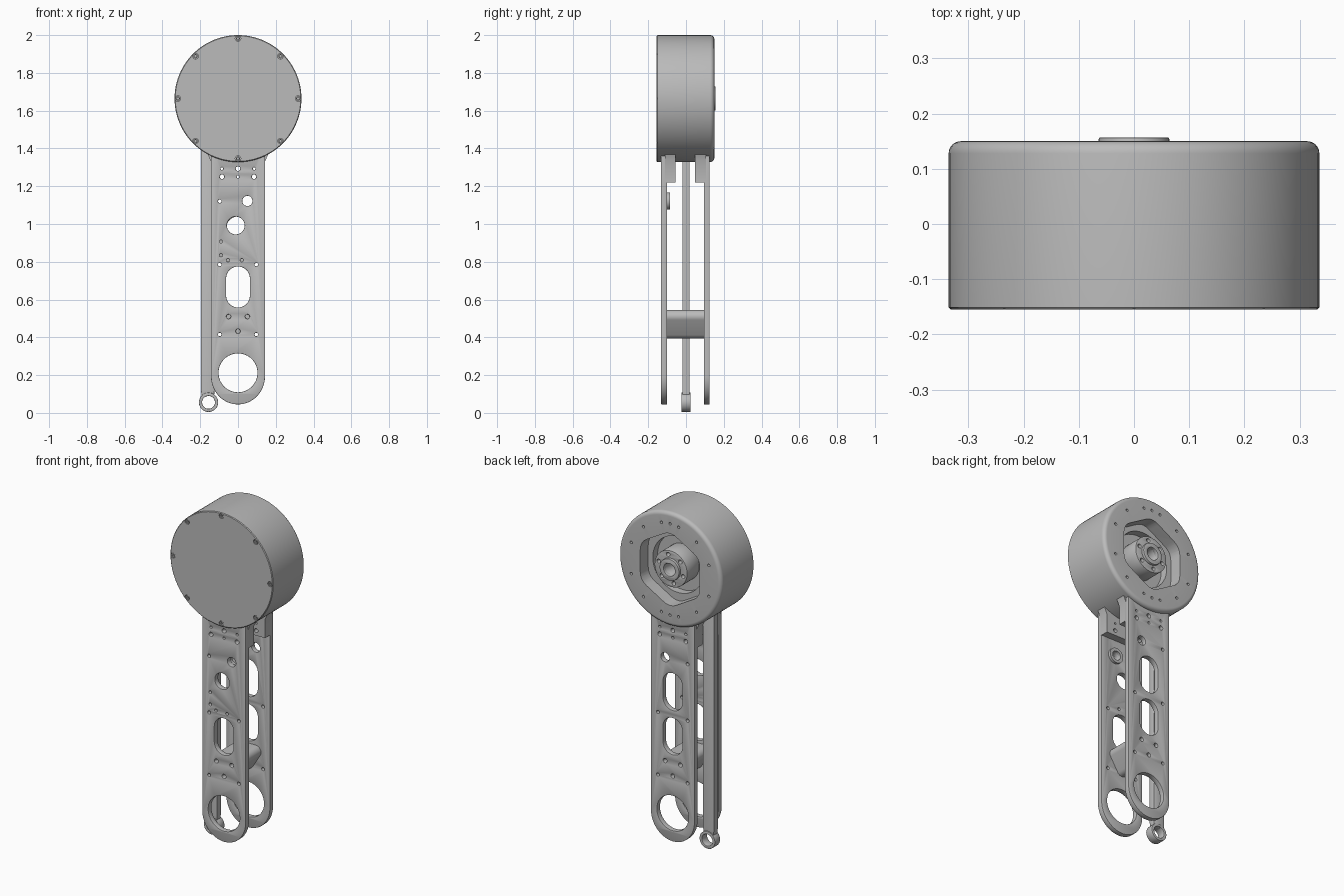
import bpy, bmesh
from math import sin, cos, pi, radians, hypot
from mathutils import Matrix, Vector

if "Cube" in bpy.data.objects:
    bpy.data.objects.remove(bpy.data.objects["Cube"])

grey = bpy.data.materials.new("machined_grey")
grey.use_nodes = True
colour = (0.5, 0.5, 0.5, 1)
grey.diffuse_color = colour
grey.node_tree.nodes["Principled BSDF"].inputs["Base Color"].default_value = colour

HUB_Z, HOUSING_R = 1.664, 0.336


# Outline helpers, all in the x-z plane
def circle(x, z, r, n=24, turn=0):
    return [(x + r * cos(turn + 2 * pi * i / n), z + r * sin(turn + 2 * pi * i / n)) for i in range(n)]


def arc(x, z, rx, rz, start, end, n=16):
    angles = [radians(start + (end - start) * i / n) for i in range(n + 1)]
    return [(x + rx * cos(a), z + rz * sin(a)) for a in angles]


def slot(x, half, low, high):
    return arc(x, high - half, half, half, 0, 180) + arc(x, low + half, half, half, 180, 360)


def rounded(points, r, n=6):
    """Convex polygon with its corners rounded, counter-clockwise."""
    result, count = [], len(points)
    for i, p in enumerate(points):
        p = Vector(p)
        a = (Vector(points[i - 1]) - p).normalized()
        b = (Vector(points[(i + 1) % count]) - p).normalized()
        start, end = p + a * r, p + b * r
        for k in range(n + 1):
            t = k / n
            result.append(tuple(start * (1 - t) ** 2 + p * 2 * t * (1 - t) + end * t * t))
    return result


def ring_of(x, z, radius, r, n, turn=0, sides=16):
    return [circle(cx, cz, r, sides) for cx, cz in circle(x, z, radius, n, turn)]


def finish(obj):
    bm = bmesh.new()
    bm.from_mesh(obj.data)
    bmesh.ops.remove_doubles(bm, verts=bm.verts, dist=0.00005)
    bmesh.ops.recalc_face_normals(bm, faces=bm.faces)
    bm.to_mesh(obj.data)
    bm.free()
    obj.data.materials.clear()
    obj.data.materials.append(grey)
    select(obj)
    bpy.ops.object.shade_smooth_by_angle(angle=radians(32))
    return obj


def select(obj):
    bpy.ops.object.select_all(action="DESELECT")
    obj.select_set(True)
    bpy.context.view_layer.objects.active = obj


def prism(name, loops, y0, y1, bevel=0.0):
    """Extrude outlines along y; loops inside loops become holes."""
    curve = bpy.data.curves.new(name, "CURVE")
    curve.dimensions = "2D"
    curve.fill_mode = "BOTH"
    curve.extrude = (y1 - y0) / 2 - bevel
    curve.bevel_depth, curve.offset, curve.bevel_resolution = bevel, -bevel, 1
    for loop in loops:
        spline = curve.splines.new("POLY")
        spline.points.add(len(loop) - 1)
        for point, (x, z) in zip(spline.points, loop):
            point.co = (x, z, 0, 1)
        spline.use_cyclic_u = True
    obj = bpy.data.objects.new(name, curve)
    bpy.context.collection.objects.link(obj)
    select(obj)
    bpy.ops.object.convert(target="MESH")
    obj = bpy.context.object
    obj.data.transform(Matrix.Translation((0, (y0 + y1) / 2, 0)) @ Matrix.Rotation(pi / 2, 4, "X"))
    return finish(obj)


def lathe(name, profile, steps=96):
    """Spin (radius, y) points about the hub axis."""
    bm = bmesh.new()
    verts = [bm.verts.new((r, y, HUB_Z)) for r, y in profile]
    edges = [bm.edges.new(pair) for pair in zip(verts, verts[1:])]
    bmesh.ops.spin(bm, geom=verts + edges, cent=(0, 0, HUB_Z), axis=(0, 1, 0),
                   angle=2 * pi, steps=steps, use_merge=True)
    mesh = bpy.data.meshes.new(name)
    bm.to_mesh(mesh)
    bm.free()
    obj = bpy.data.objects.new(name, mesh)
    bpy.context.collection.objects.link(obj)
    return finish(obj)


def cut(obj, cutter):
    cutter.hide_render = True
    mod = obj.modifiers.new("cut", "BOOLEAN")
    mod.operation, mod.object, mod.solver = "DIFFERENCE", cutter, "EXACT"
    select(obj)
    bpy.ops.object.modifier_apply(modifier=mod.name)
    bpy.data.objects.remove(cutter)
    finish(obj)


# Round motor housing with a filleted back rim
back, front, fillet = 0.15, -0.155, 0.022
rim = [(HOUSING_R - fillet + a, back - fillet + b) for a, b in arc(0, 0, fillet, fillet, 0, 90, 6)]
housing = lathe("motor_housing", [(0, front), (HOUSING_R - 0.004, front), (HOUSING_R, front + 0.004)]
                + rim + [(0, back)])

# Hexagonal recess and small threaded holes in the back
recess = rounded(circle(0, HUB_Z, 0.225, 6, pi / 2), 0.05)
cut(housing, prism("recess_cutter", [recess], 0.03, 0.2))
back_holes = [circle(0.27 * cos(radians(a)), HUB_Z + 0.27 * sin(radians(a)), 0.008, 12)
              for a in (78, 90, 102, 258, 270, 282, 20, 160, 200, 340, 50, 130, 230, 310)]
cut(housing, prism("back_hole_cutter", back_holes, 0.13, 0.2))
ledge = rounded(circle(0, HUB_Z, 0.226, 6, pi / 2), 0.05)
prism("recess_ledge", [ledge, circle(0, HUB_Z, 0.165, 48)], 0.03, 0.075)

# Cover screws sunk in the front face
screw_r = HOUSING_R - 0.018
cut(housing, prism("screw_cutter", ring_of(0, HUB_Z, screw_r, 0.015, 8), -0.2, front + 0.012))
prism("cover_screws", ring_of(0, HUB_Z, screw_r, 0.012, 8) + ring_of(0, HUB_Z, screw_r, 0.006, 8, sides=6),
      front + 0.002, front + 0.013)

# Output hub with bolt circle and raised centre ring
bolts = ring_of(0, HUB_Z, 0.083, 0.011, 6, 0.3)
bore = circle(0, HUB_Z, 0.037, 32)
prism("output_hub", [circle(0, HUB_Z, 0.107, 64), bore] + bolts, 0.02, 0.142, 0.003)
prism("hub_ring", [circle(0, HUB_Z, 0.064, 48), bore], 0.13, 0.157, 0.003)

# Two arm plates with their holes
HALF = 0.143
outline = [(HALF, 1.42), (-HALF, 1.42)] + arc(0, 0.195, HALF, 0.15, 180, 360, 40)


def pair(x, z, r):
    return [circle(side * x, z, r, 16) for side in (-1, 1)]


mount_holes = (pair(0.085, 1.25, 0.012) + pair(0.085, 1.293, 0.007)
               + [circle(0, 1.293, 0.012), circle(0, 1.25, 0.007)])
shared = ([circle(0, 0.212, 0.103, 64), slot(0, 0.063, 0.558, 0.775), circle(0, 0.432, 0.012),
           circle(0.05, 1.122, 0.027), circle(-0.097, 1.12, 0.009)]
          + pair(0.05, 0.51, 0.012) + pair(0.097, 0.415, 0.009) + pair(0.097, 0.785, 0.009))
front_only = [circle(-0.012, 0.992, 0.047, 40), circle(-0.09, 0.907, 0.008), circle(-0.09, 0.835, 0.008),
              circle(-0.053, 0.808, 0.008), circle(0.02, 0.808, 0.008)]
back_only = [slot(0, 0.063, 0.82, 1.04)]
prism("front_arm_plate", [outline] + shared + front_only + mount_holes, -0.132, -0.1, 0.003)
prism("back_arm_plate", [outline] + shared + back_only + mount_holes, 0.094, 0.125, 0.003)
prism("cable_boss", [circle(0.05, 1.122, 0.045, 32), circle(0.05, 1.122, 0.027)], -0.101, -0.085)

# Mounting blocks that join the plates to the housing
block = [(-HALF, 1.22), (HALF, 1.22), (HALF, 1.33), (0.165, 1.38), (-0.165, 1.38), (-HALF, 1.33)]
prism("front_mount_block", [block] + mount_holes, -0.11, -0.055)
prism("back_mount_block", [block] + mount_holes, 0.048, 0.105)

# Rounded triangular spacer between the plates
spacer = []
for x, z, start in ((0.05, 0.51, -30), (-0.05, 0.51, 90), (0, 0.43, 210)):
    spacer += arc(x, z, 0.035, 0.035, start, start + 120, 10)
prism("arm_spacer", [spacer], -0.102, 0.096)

# Push rod with an eye at its foot
EYE_X, EYE_Z = -0.156, 0.056
prism("rod_eye", [circle(EYE_X, EYE_Z, 0.051, 40), circle(EYE_X, EYE_Z, 0.034, 40)], -0.025, 0.025, 0.003)
rod_left, rod_right = -0.196, -0.125
prism("push_rod", [[(rod_left, 0.12), (EYE_X - 0.036, 0.085), (EYE_X + 0.03, 0.092),
                    (rod_right, 0.12), (rod_right, 1.42), (rod_left, 1.42)]], -0.019, 0.019, 0.002)
